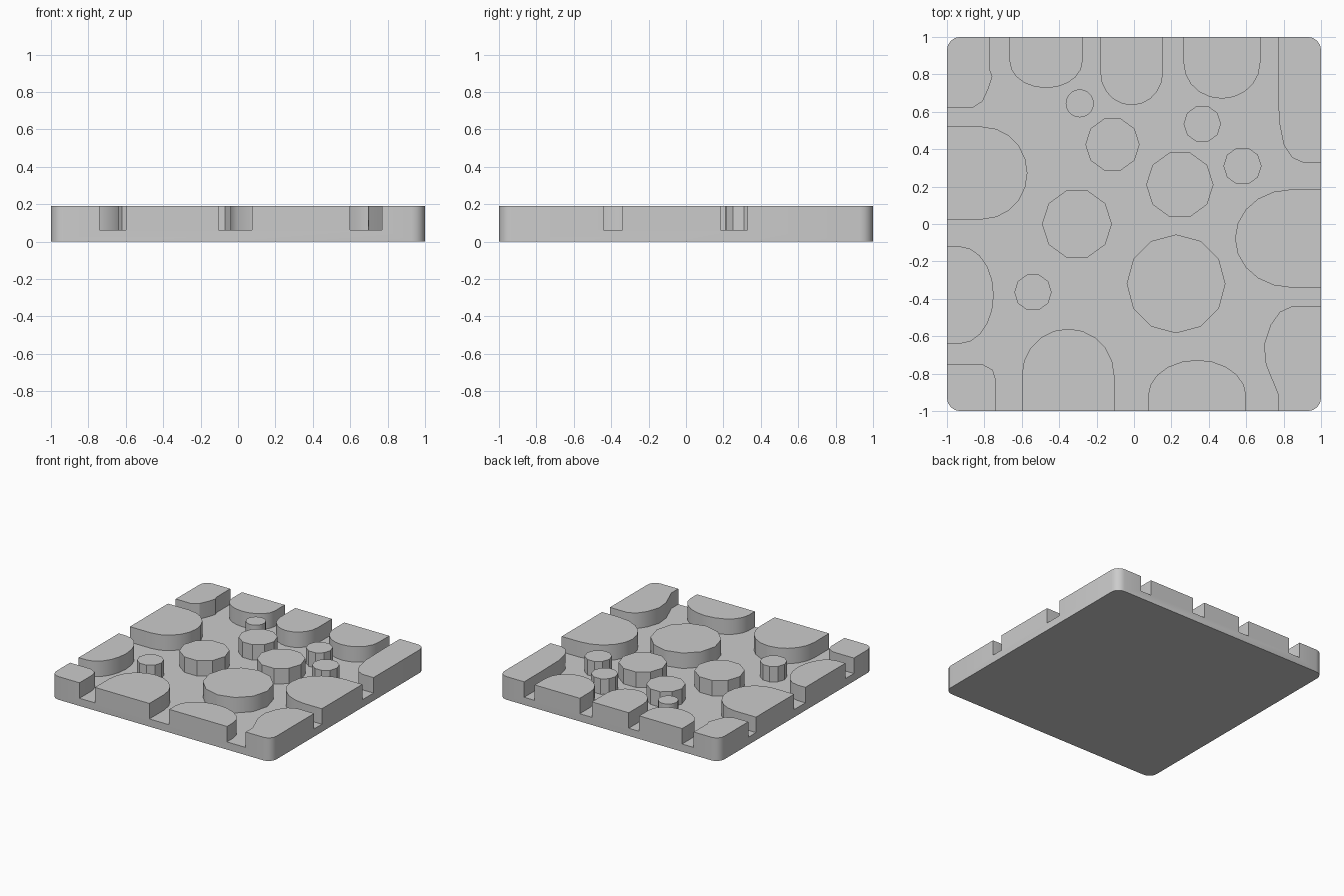
import bpy
import bmesh
from math import sin, cos, pi, radians

if "Cube" in bpy.data.objects:
    bpy.data.objects.remove(bpy.data.objects["Cube"], do_unlink=True)

HEIGHT, FLOOR, OUT = 0.19, 0.063, 1.1

stone_grey = bpy.data.materials.new("stone_grey")
stone_grey.use_nodes = True
GREY = (0.6, 0.6, 0.6, 1)
stone_grey.diffuse_color = GREY
stone_grey.node_tree.nodes["Principled BSDF"].inputs["Base Color"].default_value = GREY


def prisms(name, outlines, z0, z1):
    """One object made of upright prisms, one per outline."""
    bm = bmesh.new()
    for pts in outlines:
        face = bm.faces.new([bm.verts.new((x, y, z0)) for x, y in pts])
        ext = bmesh.ops.extrude_face_region(bm, geom=[face])["geom"]
        top = [g for g in ext if isinstance(g, bmesh.types.BMVert)]
        bmesh.ops.translate(bm, verts=top, vec=(0, 0, z1 - z0))
    bmesh.ops.recalc_face_normals(bm, faces=bm.faces)
    mesh = bpy.data.meshes.new(name)
    bm.to_mesh(mesh)
    bm.free()
    mesh.materials.append(stone_grey)
    obj = bpy.data.objects.new(name, mesh)
    bpy.context.collection.objects.link(obj)
    return obj


def carve(obj, cutter):
    """Subtract the cutter from the object, then discard the cutter."""
    mod = obj.modifiers.new("carve", "BOOLEAN")
    mod.operation, mod.solver, mod.object = "DIFFERENCE", "EXACT", cutter
    bpy.context.view_layer.objects.active = obj
    bpy.ops.object.modifier_apply(modifier=mod.name)
    bpy.data.objects.remove(cutter, do_unlink=True)


def disc(x, y, r, n=10):
    return [(x + r * cos(2 * pi * i / n), y + r * sin(2 * pi * i / n)) for i in range(n)]


def arch(side, a, b, spring, tip, n=10):
    """Stone reaching in from one edge: spans a..b along it, rounded to the tip."""
    s = 1 if side in ("back", "left_edge") else -1
    pts = [(a, s * OUT)]
    for i in range(n + 1):
        t = pi * i / n
        pts.append(((a + b) / 2 - (b - a) / 2 * cos(t), s * (spring + (tip - spring) * sin(t))))
    pts.append((b, s * OUT))
    return pts if side in ("back", "front") else [(v, u) for u, v in pts]


def corner(sx, sy, pts):
    """Corner stone: inner outline closed outside the tile's corner."""
    (x0, _), (_, y1) = pts[0], pts[-1]
    return [(x0, sy * OUT)] + pts + [(sx * OUT, y1), (sx * OUT, sy * OUT)]


# Free-standing round stones
stones = [disc(*s) for s in (
    (-0.115, 0.425, 0.145), (0.245, 0.21, 0.18), (-0.305, 0, 0.187),
    (-0.54, -0.365, 0.1), (0.365, 0.535, 0.1), (0.58, 0.31, 0.102))]
stones += [disc(0.225, -0.32, 0.264, 12), disc(-0.29, 0.645, 0.075, 20)]

# Stones cut off by the tile edges (left_edge here is the +x edge)
stones += [arch(*s) for s in (
    ("back", -0.665, -0.275, 0.87, 0.727),
    ("back", -0.18, 0.155, 0.81, 0.635),
    ("back", 0.265, 0.675, 0.86, 0.67),
    ("front", -0.6, -0.105, 0.81, 0.56),
    ("front", 0.075, 0.6, 0.92, 0.727),
    ("right_edge", 0.025, 0.52, 0.81, 0.57),
    ("right_edge", -0.64, -0.12, 0.93, 0.75),
    ("left_edge", -0.34, 0.185, 0.84, 0.54))]

# Corner stones
stones += [
    corner(1, -1, [(0.77, -0.91), (0.705, -0.75), (0.695, -0.645),
                   (0.73, -0.54), (0.78, -0.47), (0.845, -0.44)]),
    corner(1, 1, [(0.77, 0.8), (0.775, 0.55), (0.8, 0.425), (0.845, 0.355), (0.9, 0.33)]),
    corner(-1, 1, [(-0.77, 0.82), (-0.757, 0.79), (-0.78, 0.72),
                   (-0.81, 0.655), (-0.865, 0.62)]),
    corner(-1, -1, [(-0.74, -0.83), (-0.755, -0.78), (-0.81, -0.75)])]

# Tile with rounded corners
R = 0.07
outline = []
for q, (sx, sy) in enumerate(((1, 1), (-1, 1), (-1, -1), (1, -1))):
    for i in range(5):
        t = pi / 2 * (q + i / 4)
        outline.append((sx * (1 - R) + R * cos(t), sy * (1 - R) + R * sin(t)))
tile = prisms("cobbled_floor_tile", [outline], 0, HEIGHT)

# Sunken joints: everything above the floor that is not a stone
W = 1.05
joints = prisms("joint_cutter", [[(-W, -W), (W, -W), (W, W), (-W, W)]], FLOOR, 0.4)
joints.hide_render = True
stone_cutter = prisms("stone_cutter", stones, 0, 0.5)
stone_cutter.hide_render = True
carve(joints, stone_cutter)
carve(tile, joints)

bpy.ops.object.select_all(action="DESELECT")
tile.select_set(True)
bpy.context.view_layer.objects.active = tile
bpy.ops.object.shade_smooth_by_angle(angle=radians(32))
